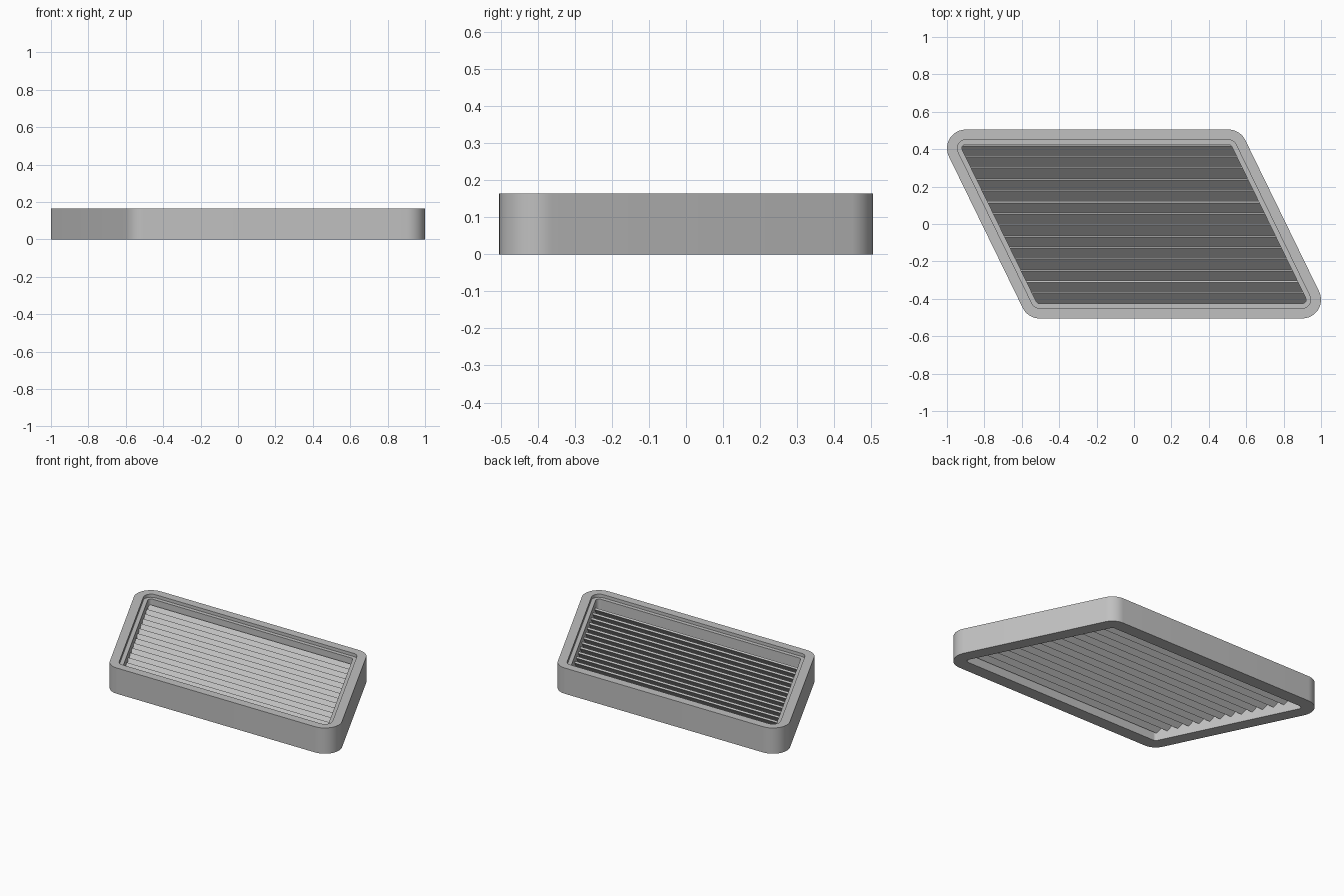
import bpy, bmesh, math
from mathutils import Vector

cube = bpy.data.objects.get("Cube")
if cube:
    bpy.data.objects.remove(cube, do_unlink=True)

HEIGHT = 0.165
CORNERS = [Vector(c) for c in ((0.9, -0.405), (0.505, 0.405), (-0.9, 0.405), (-0.505, -0.405))]
SLANT = -0.395 / 0.81          # sideways shift per unit of depth
ARC_STEPS = 12

grey = bpy.data.materials.new("light_grey_metal")
grey.use_nodes = True
grey.diffuse_color = (0.53, 0.53, 0.53, 1)
grey.node_tree.nodes["Principled BSDF"].inputs["Base Color"].default_value = grey.diffuse_color


def finish(bm, name):
    bmesh.ops.recalc_face_normals(bm, faces=bm.faces)
    mesh = bpy.data.meshes.new(name)
    bm.to_mesh(mesh)
    bm.free()
    mesh.materials.append(grey)
    obj = bpy.data.objects.new(name, mesh)
    bpy.context.collection.objects.link(obj)
    return obj


def rounded_outline(radius):
    """Slanted four-sided outline with each corner rounded by the radius."""
    points = []
    for i, centre in enumerate(CORNERS):
        before = centre - CORNERS[i - 1]
        after = CORNERS[(i + 1) % 4] - centre
        start = math.atan2(-before.x, before.y)
        sweep = (math.atan2(-after.x, after.y) - start) % math.tau
        for k in range(ARC_STEPS + 1):
            a = start + sweep * k / ARC_STEPS
            points.append(centre + radius * Vector((math.cos(a), math.sin(a))))
    return points


# Frame: a stepped section carried round the slanted outline
bm = bmesh.new()
section = [(0.1, 0), (0.1, HEIGHT), (0.045, HEIGHT),
           (0.045, HEIGHT - 0.02), (0.02, HEIGHT - 0.02), (0.02, 0)]
rings = [[bm.verts.new((p.x, p.y, z)) for p in rounded_outline(r)] for r, z in section]
for i, ring in enumerate(rings):
    other = rings[(i + 1) % len(rings)]
    for j in range(len(ring)):
        k = (j + 1) % len(ring)
        bm.faces.new((ring[j], ring[k], other[k], other[j]))
frame = finish(bm, "frame")
bpy.ops.object.select_all(action='DESELECT')
frame.select_set(True)
bpy.context.view_layer.objects.active = frame
bpy.ops.object.shade_smooth_by_angle(angle=math.radians(35))

# Louvre slats: tilted boards with ends cut along the slanted sides
SLATS, SPAN = 14, 0.85
WIDTH, THICK, TILT, MID_Z = 0.075, 0.012, math.radians(45), 0.079
HALF_LENGTH = 0.73
along = Vector((math.cos(TILT), math.sin(TILT))) * WIDTH / 2
across = Vector((-math.sin(TILT), math.cos(TILT))) * THICK / 2
for n in range(SLATS):
    centre = Vector((-SPAN / 2 + (n + 0.5) * SPAN / SLATS, MID_Z))
    profile = [centre + a * along + b * across for a, b in ((-1, -1), (1, -1), (1, 1), (-1, 1))]
    bm = bmesh.new()
    ends = [[bm.verts.new((side * HALF_LENGTH + SLANT * p.x, p.x, p.y)) for p in profile]
            for side in (-1, 1)]
    for end in ends:
        bm.faces.new(end)
    for j in range(4):
        k = (j + 1) % 4
        bm.faces.new((ends[0][j], ends[0][k], ends[1][k], ends[1][j]))
    finish(bm, f"slat_{n + 1}")
